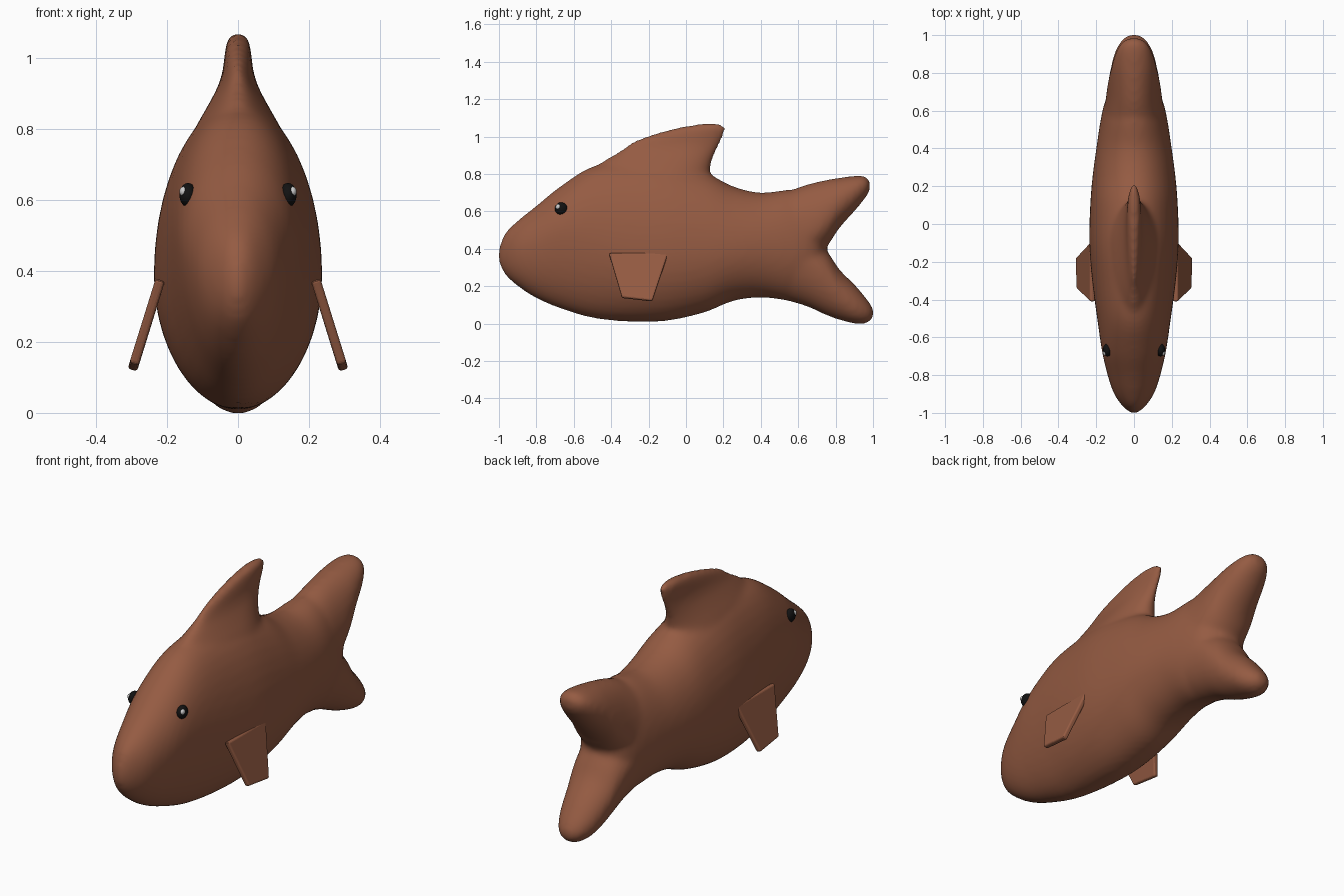
import bpy, bmesh, math
from mathutils import Vector

if "Cube" in bpy.data.objects:
    bpy.data.objects.remove(bpy.data.objects["Cube"])


def material(name, rgb):
    m = bpy.data.materials.new(name)
    m.diffuse_color = (*rgb, 1)
    m.use_nodes = True
    m.node_tree.nodes["Principled BSDF"].inputs["Base Color"].default_value = m.diffuse_color
    return m


BROWN = material("brown", (0.30, 0.105, 0.055))
BLACK = material("black", (0.006, 0.006, 0.006))
WHITE = material("white", (0.8, 0.8, 0.8))


def add_object(name, bm, mat):
    bmesh.ops.recalc_face_normals(bm, faces=bm.faces[:])
    me = bpy.data.meshes.new(name)
    bm.to_mesh(me)
    bm.free()
    me.materials.append(mat)
    ob = bpy.data.objects.new(name, me)
    bpy.context.collection.objects.link(ob)
    return ob


def smooth_stations(st, steps=5):
    """Catmull-Rom interpolation of the station rows."""
    out = []
    for i in range(len(st) - 1):
        p = [Vector(st[min(max(i + k, 0), len(st) - 1)]) for k in (-1, 0, 1, 2)]
        for s in range(steps):
            t = s / steps
            out.append(0.5 * (2 * p[1] + (p[2] - p[0]) * t
                              + (2 * p[0] - 5 * p[1] + 4 * p[2] - p[3]) * t * t
                              + (3 * p[1] - p[0] - 3 * p[2] + p[3]) * t ** 3))
    return out + [Vector(st[-1])]


def loft(bm, stations, upright=False, n=40):
    """Egg-shaped sections; each row: position, low, high, widest point, half width."""
    rings = []
    for pos, lo, hi, mid, w in smooth_stations([Vector(s) for s in stations]):
        ring = []
        for k in range(n):
            a = 2 * math.pi * k / n
            s = math.sin(a)
            v = mid + s * ((hi - mid) if s > 0 else (mid - lo))
            x = w * math.cos(a)
            ring.append(bm.verts.new((x, v, pos) if upright else (x, pos, v)))
        rings.append(ring)
    for r, q in zip(rings, rings[1:]):
        for k in range(n):
            bm.faces.new((r[k], r[(k + 1) % n], q[(k + 1) % n], q[k]))
    bm.faces.new(rings[0])
    bm.faces.new(rings[-1])


# Body trunk, tail lobes and back fin, fused into one smooth skin
bm = bmesh.new()
loft(bm, [(-1.005, .34, .385, .36, .008), (-.97, .265, .48, .37, .055), (-.9, .20, .55, .39, .105),
          (-.8, .135, .63, .42, .14), (-.67, .08, .735, .47, .17), (-.5, .03, .84, .45, .195),
          (-.3, .01, .87, .40, .222), (-.1, .015, .865, .39, .237), (.1, .06, .81, .39, .232),
          (.25, .12, .735, .40, .22), (.4, .14, .70, .41, .20), (.55, .125, .715, .40, .177),
          (.65, .15, .69, .40, .153), (.71, .22, .60, .40, .115), (.745, .31, .49, .40, .05),
          (.755, .37, .43, .40, .01)])
loft(bm, [(.45, .25, .68, .42, .16), (.55, .27, .71, .43, .165), (.65, .33, .745, .47, .152),
          (.75, .41, .768, .56, .138), (.82, .51, .78, .64, .122), (.90, .60, .79, .70, .10),
          (.95, .66, .79, .73, .075), (.977, .70, .772, .74, .045), (.985, .73, .75, .74, .01)])
loft(bm, [(.45, .14, .55, .40, .16), (.55, .12, .52, .38, .165), (.65, .09, .46, .33, .152),
          (.75, .045, .39, .25, .138), (.82, .02, .29, .17, .125), (.90, .0, .21, .10, .105),
          (.96, .0, .14, .07, .075), (.995, .025, .09, .057, .04), (1.005, .05, .065, .057, .008)])
loft(bm, [(.70, -.5, .17, -.1, .165), (.80, -.52, .13, -.12, .122), (.87, -.44, .14, -.08, .083),
          (.92, -.36, .16, -.03, .057), (.96, -.305, .18, 0, .044), (1.0, -.22, .20, .03, .039),
          (1.045, -.06, .212, .09, .033), (1.066, .06, .19, .13, .02),
          (1.071, .10, .16, .13, .006)], upright=True)
body = add_object("fish_body", bm, BROWN)
rm = body.modifiers.new("fuse", 'REMESH')
rm.mode = 'VOXEL'
rm.voxel_size = 0.014
rm.use_smooth_shade = True
sm = body.modifiers.new("soften", 'SMOOTH')
sm.factor = 0.5
sm.iterations = 12


def ball(name, centre, radii, mat):
    bm = bmesh.new()
    bmesh.ops.create_uvsphere(bm, u_segments=24, v_segments=16, radius=1)
    for v in bm.verts:
        v.co = Vector(centre) + Vector([c * r for c, r in zip(v.co, radii)])
    for f in bm.faces:
        f.smooth = True
    add_object(name, bm, mat)


def side_fin(name, s):
    # Flat tapered paddle sloping outward from the flank
    outline = [(.219, -.412, .375), (.219, -.095, .375), (.298, -.18, .12), (.293, -.342, .138)]
    half = Vector((.013, 0, .004))
    bm = bmesh.new()
    sides = [[bm.verts.new(((p + d * half).x * s, p.y, (p + d * half).z))
              for p in map(Vector, outline)] for d in (-1, 1)]
    bm.faces.new(sides[0])
    bm.faces.new(sides[1])
    for k in range(4):
        j = (k + 1) % 4
        bm.faces.new((sides[0][k], sides[0][j], sides[1][j], sides[1][k]))
    ob = add_object(name, bm, BROWN)
    bev = ob.modifiers.new("soft_edges", 'BEVEL')
    bev.width = 0.009
    bev.segments = 3


# Mirrored side fins, eyes and eye glints
for label, s in (("right", 1), ("left", -1)):
    side_fin(label + "_side_fin", s)
    ball(label + "_eye", (s * .141, -.667, .614), (.024, .034, .034), BLACK)
    ball(label + "_eye_glint", (s * .154, -.683, .624), (.011, .014, .014), WHITE)
